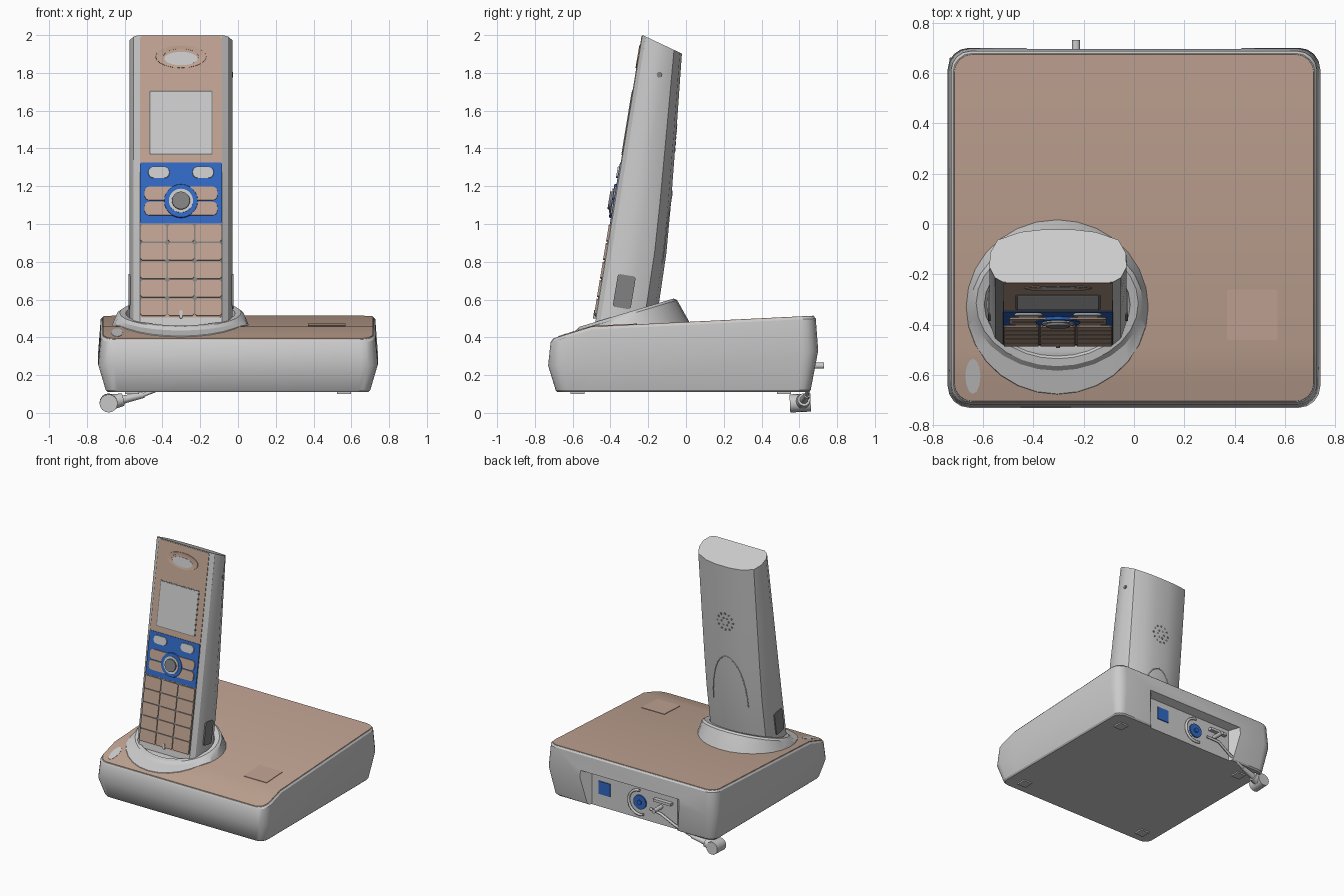
import bpy, bmesh, math
from mathutils import Vector

if "Cube" in bpy.data.objects:
    bpy.data.objects.remove(bpy.data.objects["Cube"])


def material(name, rgb):
    m = bpy.data.materials.new(name)
    m.diffuse_color = (*rgb, 1)
    m.use_nodes = True
    m.node_tree.nodes["Principled BSDF"].inputs["Base Color"].default_value = m.diffuse_color
    return m


BROWN = material("brown", (0.53, 0.37, 0.29))
BLUE = material("blue", (0.03, 0.14, 0.55))
DARK = material("dark_grey", (0.22, 0.22, 0.22))


def outline(hx, hy, rx, ry=None, seg=4, mid=None):
    """Rounded rectangle, mirrored in x; equal radii and half sizes give an ellipse."""
    ry = rx if ry is None else ry
    arc = [i * math.pi / 2 / seg for i in range(seg + 1)]
    half = [(hx - rx + rx * math.sin(a), -hy + ry - ry * math.cos(a)) for a in arc]
    half += [(hx, mid)] if mid is not None else []
    half += [(hx - rx + rx * math.cos(a), hy - ry + ry * math.sin(a)) for a in arc]
    return half + [(-x, y) for x, y in reversed(half)]


def ellipse(rx, ry, seg=6):
    return outline(rx, ry, rx, ry, seg)


def solid(name, shells, mat=None):
    """Each shell is a list of rings, lofted and closed with strips at both ends."""
    bm = bmesh.new()
    for rings in shells:
        vs = [[bm.verts.new(p) for p in r] for r in rings]
        n = len(vs[0])
        for a, b in zip(vs, vs[1:]):
            for i in range(n):
                j = (i + 1) % n
                bm.faces.new((a[i], a[j], b[j], b[i]))
        for r in (vs[0], vs[-1]):
            for i in range(n // 2 - 1):
                bm.faces.new((r[i], r[i + 1], r[n - 2 - i], r[n - 1 - i]))
    bmesh.ops.remove_doubles(bm, verts=bm.verts, dist=1e-5)
    bmesh.ops.recalc_face_normals(bm, faces=bm.faces)
    me = bpy.data.meshes.new(name)
    bm.to_mesh(me)
    bm.free()
    ob = bpy.data.objects.new(name, me)
    bpy.context.collection.objects.link(ob)
    if mat:
        me.materials.append(mat)
    return ob


def tube(name, pts, radius, cyclic=False):
    cu = bpy.data.curves.new(name, 'CURVE')
    cu.dimensions = '3D'
    cu.bevel_depth, cu.bevel_resolution, cu.use_fill_caps = radius, 2, True
    sp = cu.splines.new('POLY')
    sp.points.add(len(pts) - 1)
    for p, q in zip(sp.points, pts):
        p.co = (*q, 1)
    sp.use_cyclic_u = cyclic
    ob = bpy.data.objects.new(name, cu)
    bpy.context.collection.objects.link(ob)
    return ob


def rod(name, a, b, ra, rb, mat=None):
    a, b = Vector(a), Vector(b)
    q = (b - a).to_track_quat('Z', 'Y')
    solid(name, [[[p + q @ Vector((x, y, 0)) for x, y in ellipse(r, r, 4)]
                  for p, r in ((a, ra), (b, rb))]], mat)


def box(name, lo, hi, mat=None):
    solid(name, [[[(x, y, z) for x, y in ((lo[0], lo[1]), (lo[0], hi[1]), (hi[0], hi[1]), (hi[0], lo[1]))]
                  for z in (lo[2], hi[2])]], mat)


# Base housing with a sloping, creased deck
def deck(y):
    return 0.453 + (y + 0.5) * (0.31 if y < -0.5 else 0.049)


def base_ring(inset, zf):
    return [(x, y - 0.015, zf(y - 0.015))
            for x, y in outline(0.74 - inset, 0.715 - inset, 0.085 - inset * 0.5, mid=-0.485)]


base = solid("base_housing", [[base_ring(0.05, lambda y: 0.11),
                               base_ring(0.04, lambda y: 0.12),
                               base_ring(0, lambda y: 0.25 + (y + 0.73) * 0.056),
                               base_ring(0.013, lambda y: deck(y) - 0.012),
                               base_ring(0.022, deck)]])
solid("deck_panel", [[base_ring(0.024, lambda y: deck(y) - 0.005),
                      base_ring(0.026, lambda y: deck(y) + 0.004)]], BROWN)

# Socket recess in the back of the base
cutter = solid("recess_cutter", [[[(x * s, y, z) for x, z in ((1, 0), (1, top), (-1, top), (-1, 0))]
                                  for y, s, top in ((0.635, 0.37, 0.36), (0.80, 0.52, 0.42))]])
cutter.hide_render = True
mod = base.modifiers.new("recess", 'BOOLEAN')
mod.object, mod.operation, mod.solver = cutter, 'DIFFERENCE', 'EXACT'
bpy.context.view_layer.objects.active = base
bpy.ops.object.modifier_apply(modifier="recess")
bpy.data.objects.remove(cutter)

# Sockets, cable guide, cable and plug
box("line_socket", (0.21, 0.62, 0.21), (0.31, 0.642, 0.31), BLUE)
rod("power_socket", (-0.05, 0.62, 0.24), (-0.05, 0.645, 0.24), 0.055, 0.055, BLUE)
rod("power_socket_pin", (-0.05, 0.63, 0.24), (-0.05, 0.655, 0.24), 0.018, 0.018, BLUE)
tube("cable_guide", [(-0.05 + 0.095 * math.cos(a), 0.645, 0.24 + 0.095 * math.sin(a))
                     for a in [math.radians(90 - 20 * i) for i in range(11)]], 0.01)
box("cable_hook", (-0.33, 0.62, 0.29), (-0.18, 0.665, 0.31))
rod("cable_pin", (-0.23, 0.62, 0.25), (-0.23, 0.73, 0.25), 0.016, 0.016)
tube("cable", [(-0.15, 0.655, 0.22), (-0.25, 0.665, 0.21), (-0.36, 0.655, 0.15), (-0.5, 0.64, 0.095)], 0.01)
rod("plug_relief", (-0.5, 0.64, 0.095), (-0.61, 0.625, 0.07), 0.016, 0.022)
rod("plug_neck", (-0.61, 0.625, 0.07), (-0.68, 0.615, 0.055), 0.034, 0.042)
rod("plug_body", (-0.685, 0.55, 0.05), (-0.685, 0.66, 0.055), 0.048, 0.048)

# Feet under the base
for sx in (-1, 1):
    for y in (-0.575, 0.52):
        box("foot", (sx * 0.56 - 0.037, y - 0.037, 0.10), (sx * 0.56 + 0.037, y + 0.037, 0.115))


# Button and lamp on the deck
def deck_slab(name, cx, cy, shape, h, mat):
    solid(name, [[[(cx + x, cy + y, deck(cy + y) + dz) for x, y in shape] for dz in (-0.01, h)]], mat)


deck_slab("page_button", 0.47, -0.36, outline(0.1, 0.1, 0.005, seg=1), 0.008, BROWN)
deck_slab("lamp", -0.64, -0.605, ellipse(0.03, 0.07, 3), 0.006, None)


# Handset cradle with tilted rim
def cradle_ring(rx, ry, cy, zf):
    return [(x - 0.305, y + cy, zf(y + cy)) for x, y in ellipse(rx, ry, 7)]


def rim(y):
    return 0.44 + (y + 0.57) * 0.3


solid("cradle", [[cradle_ring(0.365, 0.35, -0.33, lambda y: deck(y) - 0.004),
                  cradle_ring(0.36, 0.345, -0.33, lambda y: deck(y) + 0.008),
                  cradle_ring(0.34, 0.268, -0.315, rim),
                  cradle_ring(0.322, 0.25, -0.315, lambda y: rim(y) + 0.014),
                  cradle_ring(0.29, 0.215, -0.32, lambda y: rim(y) + 0.012),
                  cradle_ring(0.28, 0.205, -0.32, lambda y: max(rim(y) - 0.03, deck(y) + 0.008))]])


# Handset frame: x across, u up the tilted front face, d into the body
def hs(x, u, d):
    return (-0.302 + x, -0.485 + 0.162 * u + 0.987 * d, 0.45 + 0.987 * u - 0.162 * d)


def up(z):
    return (z - 0.45) / 0.987


LEVELS = [(0, 0.315), (0.2, 0.316), (0.45, 0.312), (0.707, 0.294), (1.107, 0.259), (1.571, 0.222)]
HALF = [(0.218, 0), (0.25, 0.08), (0.272, 0.28), (0.27, 0.55), (0.24, 0.8), (0.15, 0.95), (0.06, 1)]
SECTION = HALF + [(-x, d) for x, d in reversed(HALF)]


def depth(u):
    for (a, da), (b, db) in zip(LEVELS, LEVELS[1:]):
        if u <= b:
            return da + (db - da) * (u - a) / (b - a)


solid("handset_body", [[[hs(x, u - (0.286 * d * D if u > 1.5 else 0), d * D) for x, d in SECTION]
                        for u, D in LEVELS]])


def plate(x, z, shape, front, taper=1.0):
    return [[hs(x + px * s, up(z) + pz * s, d) for px, pz in shape] for d, s in ((0.01, 1), (-front, taper))]


# Front panels, earpiece and screen
solid("front_panel", [plate(0, 1.25, outline(0.217, 0.755, 0.01, seg=1), 0.004)], BROWN)
ear = [[hs(px * s, up(1.885) + pz * s, d) for px, pz in ellipse(0.138, 0.062, 5)]
       for s, d in ((1, 0.01), (0.97, -0.008), (0.68, -0.005), (0.66, 0.0))]
solid("earpiece_surround", [ear], BROWN)
solid("earpiece", [plate(0, 1.875, ellipse(0.088, 0.036, 5), 0.006)])
solid("screen_frame", [plate(0, 1.535, outline(0.168, 0.172, 0.004, seg=1), 0.006)], DARK)
solid("screen", [plate(0, 1.535, outline(0.161, 0.165, 0.004, seg=1), 0.008)])

# Control area
solid("control_panel", [plate(0, 1.163, outline(0.217, 0.163, 0.006, seg=1), 0.008)], BLUE)
solid("soft_keys", [plate(s * 0.117, 1.272, outline(0.06, 0.033, 0.03), 0.016, 0.92) for s in (-1, 1)])
solid("direction_wings", [plate(s * 0.1, z, outline(0.095, 0.037, 0.025), 0.015, 0.97)
                          for s in (-1, 1) for z in (1.08, 1.16)], BROWN)
solid("direction_ring", [plate(0, 1.12, ellipse(0.095, 0.095), 0.019, 0.93)], BLUE)
solid("button_collar", [plate(0, 1.12, ellipse(0.064, 0.064), 0.024)])
solid("centre_button", [plate(0, 1.12, ellipse(0.052, 0.052), 0.034, 0.9)], DARK)

# Keypad
solid("keypad_gaps", [plate(0, 0.76, outline(0.217, 0.242, 0.006, seg=1), 0.006)], DARK)
solid("keys", [plate((c - 1) * 0.145, 0.95 - 0.098 * r, outline(0.0695, 0.046, 0.008, seg=1), 0.013, 0.985)
               for c in range(3) for r in range(5)], BROWN)
solid("microphone", [plate(0, 0.52, outline(0.008, 0.022, 0.008, seg=3), 0.016)])

# Side grips and headset socket
solid("side_grips", [[[hs(s * x, 0.215 + pu, 0.125 + pd) for pd, pu in outline(0.048, 0.088, 0.015)]
                      for x in (0.26, 0.278)] for s in (-1, 1)], DARK)
rod("headset_socket", hs(0.255, 1.378, 0.123), hs(0.275, 1.378, 0.123), 0.015, 0.015, DARK)

# Speaker holes and battery cover seam on the back
holes = [(r * math.cos(2 * math.pi * i / n), 1.06 + r * math.sin(2 * math.pi * i / n))
         for r, n in ((0.03, 6), (0.065, 12)) for i in range(n)]
solid("speaker_holes", [[[hs(x + px, u + pu, depth(u + pu) + d) for px, pu in ellipse(0.009, 0.009, 2)]
                         for d in (-0.01, 0.002)] for x, u in holes], DARK)
seam = [(0.15 * math.cos(a), 0.4 + 0.38 * math.sin(a)) for a in [math.pi * i / 16 for i in range(17)]]
tube("battery_cover_seam", [hs(x, u, depth(u) * (1 - 0.05 * max(0, abs(x) - 0.06) / 0.09)) for x, u in seam], 0.004)

# Smooth shading with sharp edges kept
for ob in bpy.context.collection.objects:
    ob.select_set(ob.type == 'MESH')
bpy.context.view_layer.objects.active = base
bpy.ops.object.shade_smooth_by_angle(angle=math.radians(28))
